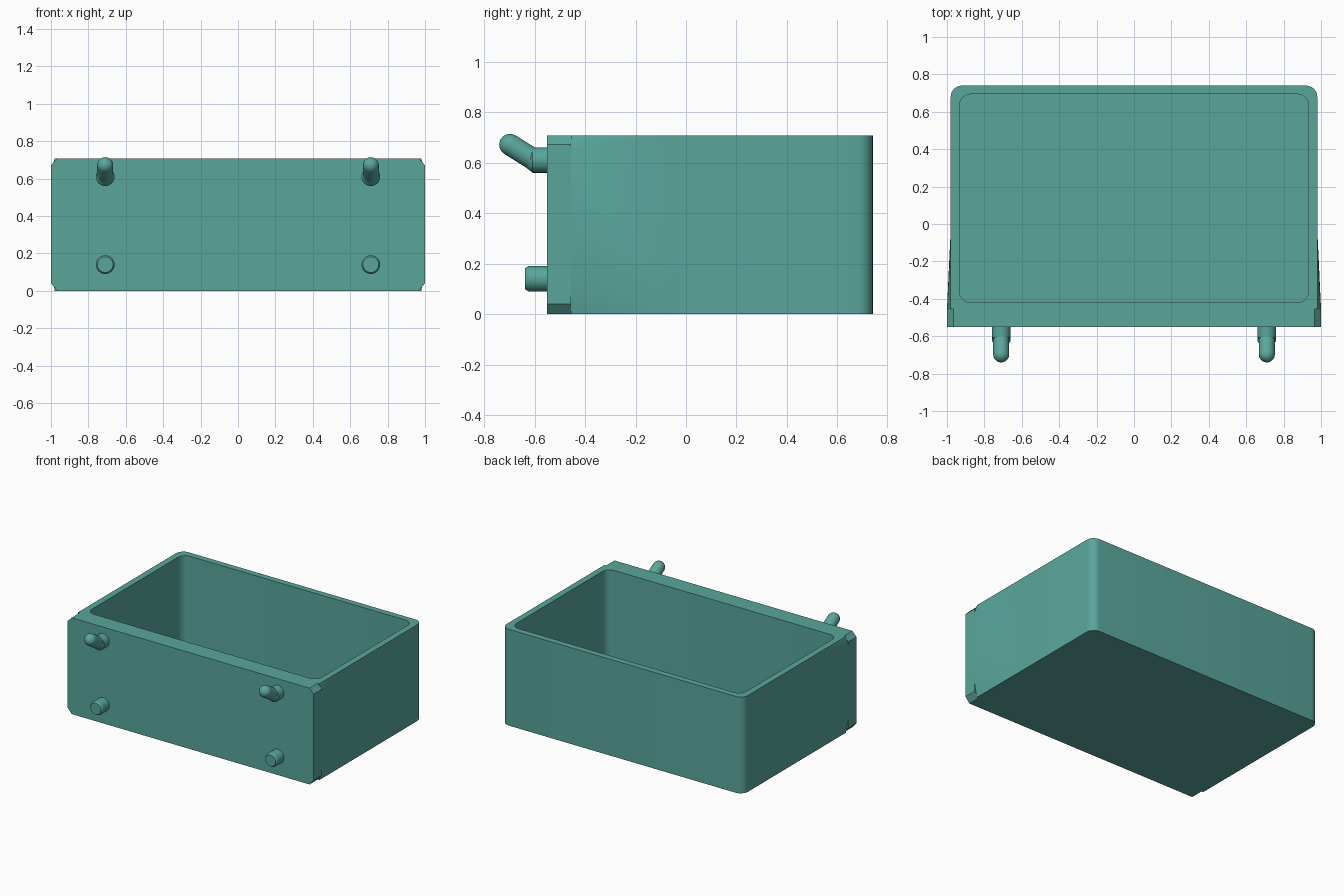
import bpy, bmesh, math
from mathutils import Vector

if "Cube" in bpy.data.objects:
    bpy.data.objects.remove(bpy.data.objects["Cube"])

teal = bpy.data.materials.new("teal_plastic")
teal.diffuse_color = (0.10, 0.38, 0.33, 1)
teal.use_nodes = True
teal.node_tree.nodes["Principled BSDF"].inputs["Base Color"].default_value = teal.diffuse_color


def finish(name, bm, smooth=True):
    bmesh.ops.recalc_face_normals(bm, faces=bm.faces)
    mesh = bpy.data.meshes.new(name)
    bm.to_mesh(mesh)
    bm.free()
    mesh.materials.append(teal)
    ob = bpy.data.objects.new(name, mesh)
    bpy.context.collection.objects.link(ob)
    if smooth:
        bpy.ops.object.select_all(action='DESELECT')
        ob.select_set(True)
        bpy.context.view_layer.objects.active = ob
        bpy.ops.object.shade_smooth_by_angle(angle=math.radians(30))
    return ob


def outline(hx, y0, y1, r_front, r_back, n=8):
    """Rectangle outline with separately rounded front and back corners."""
    pts = []
    corners = [(1, y1, -1, r_back, 0), (-1, y1, -1, r_back, 90),
               (-1, y0, 1, r_front, 180), (1, y0, 1, r_front, 270)]
    for sx, y, sy, r, start in corners:
        for i in range(n + 1):
            a = math.radians(start + 90 * i / n)
            pts.append((sx * (hx - r) + r * math.cos(a), y + sy * r + r * math.sin(a)))
    return pts


def bridge(bm, a, b):
    for i in range(len(a)):
        j = (i + 1) % len(a)
        bm.faces.new((a[i], a[j], b[j], b[i]))


def lathe(name, profile, origin, direction, seg=32):
    """Revolve (radius, height) pairs around an axis, capped at both ends."""
    turn = Vector((0, 0, 1)).rotation_difference(Vector(direction))
    bm = bmesh.new()
    rings = []
    for r, h in profile:
        rings.append([bm.verts.new(Vector(origin) + turn @ Vector(
            (r * math.cos(2 * math.pi * i / seg), r * math.sin(2 * math.pi * i / seg), h)))
            for i in range(seg)])
    for a, b in zip(rings, rings[1:]):
        bridge(bm, a, b)
    bm.faces.new(rings[0])
    bm.faces.new(rings[-1])
    return finish(name, bm)


H = 0.707
SEAM = -0.455

# Open bin: outer wall, rim, inner wall and floor
bm = bmesh.new()
outer = outline(0.98, SEAM, 0.74, 0, 0.06)
inner = outline(0.933, -0.42, 0.694, 0.06, 0.06)
loops = [[bm.verts.new((x, y, z)) for x, y in pts]
         for pts, z in ((outer, 0), (outer, H), (inner, H), (inner, 0.05))]
for a, b in zip(loops, loops[1:]):
    bridge(bm, a, b)
bm.faces.new(loops[0])
bm.faces.new(loops[-1])
bmesh.ops.remove_doubles(bm, verts=bm.verts, dist=1e-5)
finish("bin", bm)

# Front mounting plate with chamfered corners
bm = bmesh.new()
quarter = [(1, 0.04), (1, H - 0.035), (0.966, H), (-0.966, H),
           (-1, H - 0.035), (-1, 0.04), (-0.966, 0), (0.966, 0)]
front, back = [[bm.verts.new((x, y, z)) for x, z in quarter] for y in (-0.55, SEAM)]
bridge(bm, front, back)
bm.faces.new(front)
bm.faces.new(back)
finish("mounting_plate", bm, smooth=False)

for s, side in ((-1, "left"), (1, "right")):
    # Flare blending the side wall out to the plate
    bm = bmesh.new()
    for x, y, z in ((1, SEAM, 0.10), (1, SEAM, 0.645), (0.98, SEAM, 0), (0.98, SEAM, H),
                    (0.98, -0.03, 0), (0.98, -0.1, H), (0.98, -0.03, H / 2)):
        bm.verts.new((s * x, y, z))
    bmesh.ops.convex_hull(bm, input=bm.verts)
    finish("side_flare_" + side, bm)

    # Straight lower peg
    lathe("lower_peg_" + side, [(0.05, 0), (0.05, 0.08), (0.042, 0.092)],
          (s * 0.71, -0.545, 0.14), (0, -1, 0))

    # Upper hook: straight root plus a rounded finger angled upward
    lathe("hook_root_" + side, [(0.05, 0), (0.05, 0.063), (0.028, 0.09)],
          (s * 0.71, -0.545, 0.61), (0, -1, 0))
    length, r = 0.13, 0.043
    dome = [(r * math.cos(t), length + r * math.sin(t))
            for t in (math.radians(15 * i) for i in range(6))]
    dome.append((0.002, length + r))
    d = Vector((0, -0.85, 0.53)).normalized()
    tip = Vector((s * 0.71, -0.697, 0.671))
    lathe("hook_finger_" + side, [(r, 0)] + dome, tip - d * length, d)
